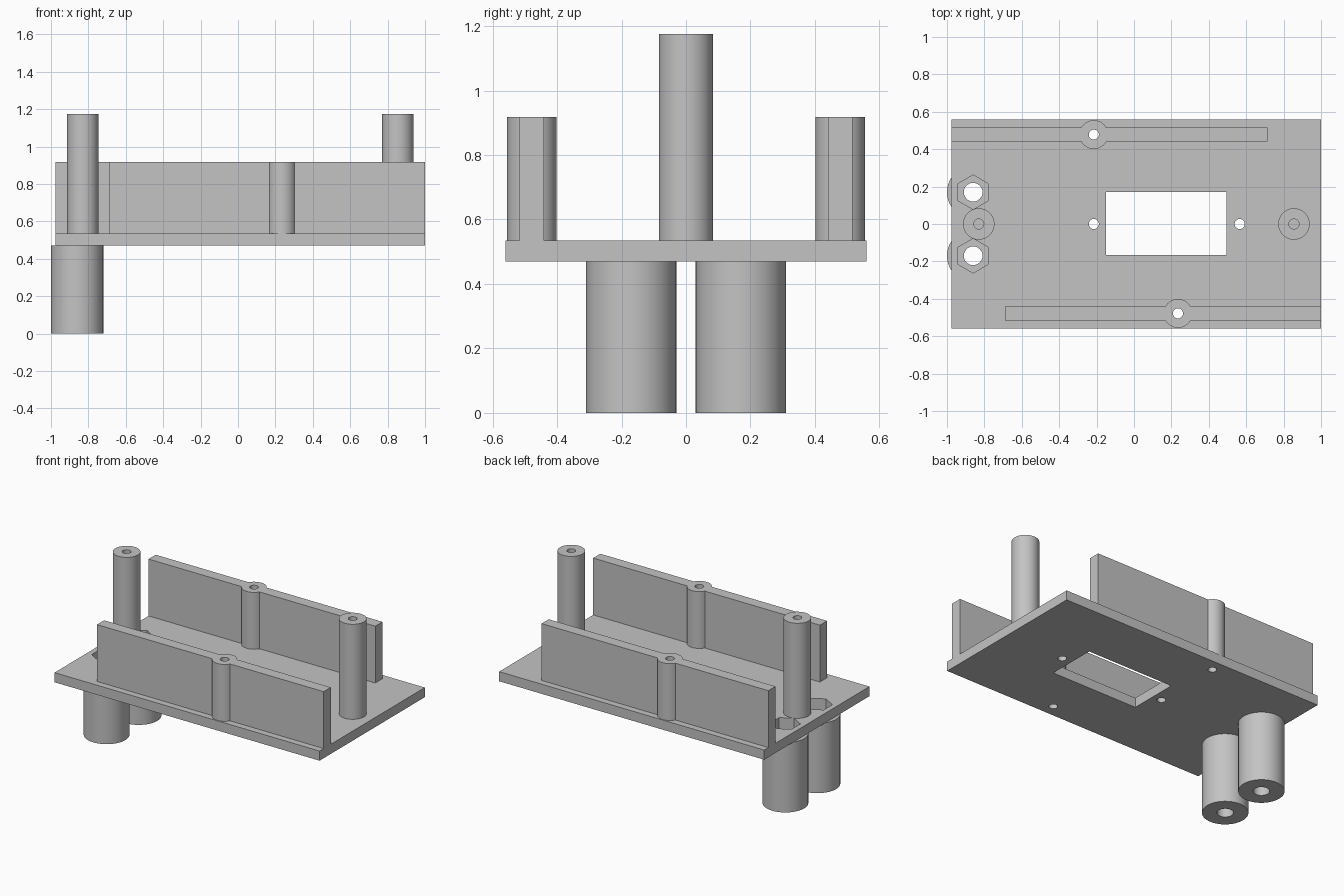
import bpy
import math

default = bpy.data.objects.get("Cube")
if default:
    bpy.data.objects.remove(default, do_unlink=True)

# Single grey plastic
grey = bpy.data.materials.new("grey plastic")
grey.use_nodes = True
colour = (0.55, 0.55, 0.55, 1)
grey.diffuse_color = colour
grey.node_tree.nodes["Principled BSDF"].inputs["Base Color"].default_value = colour

BASE, DECK = 0.47, 0.535      # underside and top of the plate
WALL_TOP, POST_TOP = 0.918, 1.175
SCREW = 0.027                 # screw hole radius


def box(name, x0, x1, y0, y1, z0, z1):
    bpy.ops.mesh.primitive_cube_add(
        size=1, location=((x0 + x1) / 2, (y0 + y1) / 2, (z0 + z1) / 2))
    ob = bpy.context.object
    ob.name = name
    ob.scale = (x1 - x0, y1 - y0, z1 - z0)
    bpy.ops.object.transform_apply(location=True, rotation=True, scale=True)
    ob.data.materials.append(grey)
    return ob


def rod(name, x, y, z0, z1, radius, sides=64):
    bpy.ops.mesh.primitive_cylinder_add(
        vertices=sides, radius=radius, depth=z1 - z0, location=(x, y, (z0 + z1) / 2))
    ob = bpy.context.object
    ob.name = name
    bpy.ops.object.transform_apply(location=True, rotation=True, scale=True)
    ob.data.materials.append(grey)
    return ob


def combine(target, tool, operation="DIFFERENCE"):
    mod = target.modifiers.new("join", "BOOLEAN")
    mod.operation = operation
    mod.solver = "EXACT"
    mod.object = tool
    bpy.context.view_layer.objects.active = target
    bpy.ops.object.modifier_apply(modifier=mod.name)
    bpy.data.objects.remove(tool, do_unlink=True)


def finish(ob):
    bpy.ops.object.select_all(action="DESELECT")
    ob.select_set(True)
    bpy.context.view_layer.objects.active = ob
    bpy.ops.object.shade_smooth_by_angle(angle=math.radians(30))


LEG_X, LEG_Y = -0.86, 0.17
BOSSES = {"back": (-0.215, 0.478), "front": (0.235, -0.478)}

# Base plate with window, screw holes and nut pockets
plate = box("base_plate", -0.975, 1.0, -0.56, 0.56, BASE, DECK)
combine(plate, box("cutter", -0.15, 0.495, -0.167, 0.17, BASE - 0.1, DECK + 0.1))
for x, y in [(-0.215, 0), (0.565, 0), *BOSSES.values()]:
    combine(plate, rod("cutter", x, y, BASE - 0.1, DECK + 0.1, SCREW, 32))
for side in (-1, 1):
    combine(plate, rod("cutter", LEG_X, side * LEG_Y, BASE - 0.1, DECK + 0.1, 0.092, 6))
finish(plate)

# Hollow legs with hexagonal nut pockets at the top
for label, side in (("front", -1), ("back", 1)):
    y = side * LEG_Y
    leg = rod(label + "_leg", LEG_X, y, 0, BASE, 0.14)
    combine(leg, rod("cutter", LEG_X, y, -0.1, BASE + 0.1, 0.05, 32))
    combine(leg, rod("cutter", LEG_X, y, BASE - 0.06, BASE + 0.1, 0.092, 6))
    finish(leg)

# Tall posts with blind screw holes
for label, x in (("right", -0.83), ("left", 0.855)):
    post = rod(label + "_post", x, 0, DECK, POST_TOP, 0.084)
    combine(post, rod("cutter", x, 0, POST_TOP - 0.3, POST_TOP + 0.1, SCREW, 32))
    finish(post)

# Side walls, each with a drilled screw boss
for label, x0, x1 in (("back", -0.975, 0.715), ("front", -0.69, 1.0)):
    x, y = BOSSES[label]
    wall = box(label + "_wall", x0, x1, y - 0.038, y + 0.038, DECK, WALL_TOP)
    combine(wall, rod("boss", x, y, DECK, WALL_TOP, 0.077), "UNION")
    combine(wall, rod("cutter", x, y, DECK - 0.1, WALL_TOP + 0.1, SCREW, 32))
    finish(wall)
